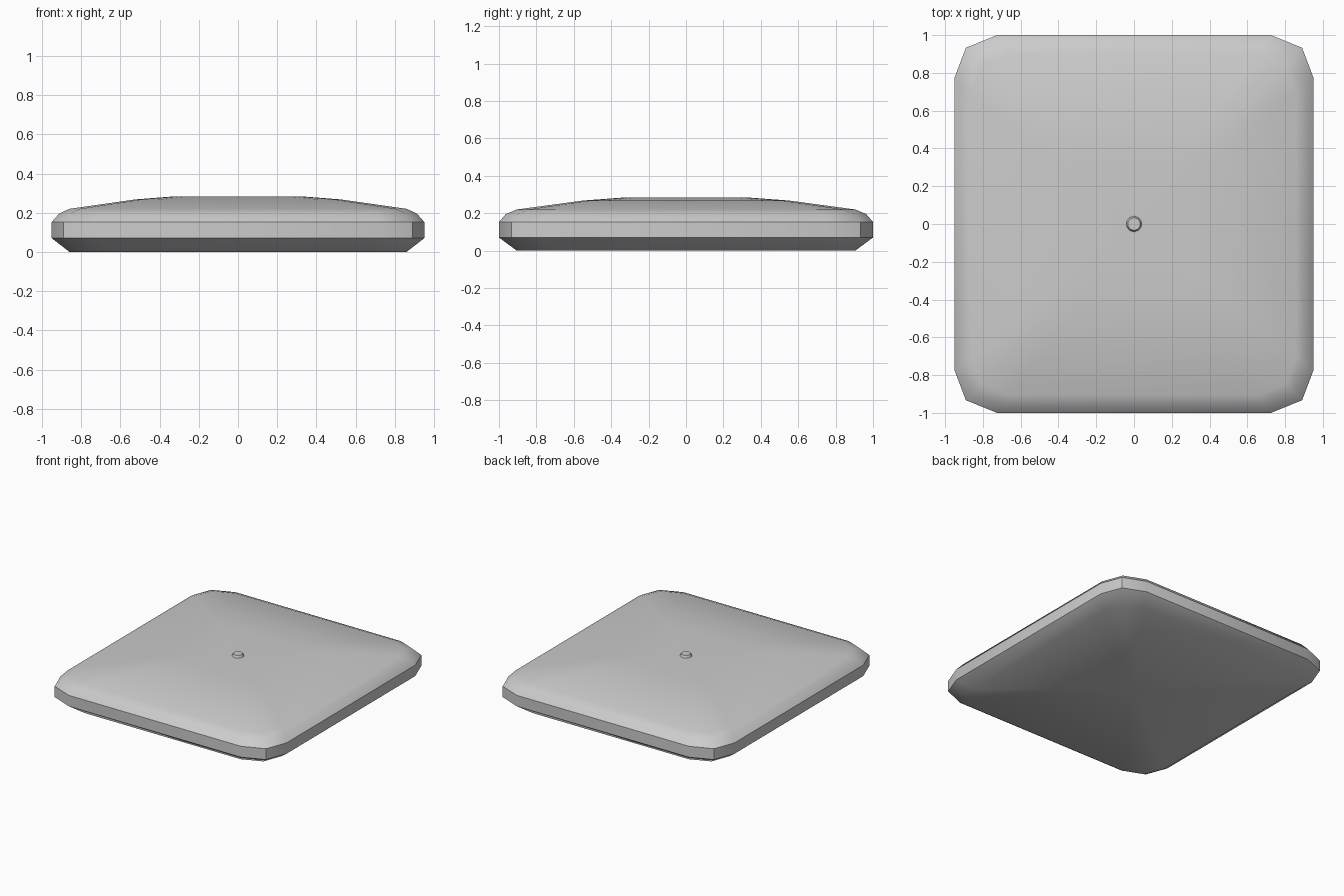
import bpy, bmesh, math

if "Cube" in bpy.data.objects:
    bpy.data.objects.remove(bpy.data.objects["Cube"])

# outline of one corner; mirrored to give the twelve-sided cushion plan
CORNER = [(0.95, 0.775), (0.89, 0.933), (0.725, 1.0)]
OUTLINE = (CORNER + [(-x, y) for x, y in reversed(CORNER)]
           + [(-x, -y) for x, y in CORNER]
           + [(x, -y) for x, y in reversed(CORNER)])


def finish(bm, name, angle):
    bmesh.ops.recalc_face_normals(bm, faces=bm.faces)
    mesh = bpy.data.meshes.new(name)
    bm.to_mesh(mesh)
    bm.free()
    ob = bpy.data.objects.new(name, mesh)
    bpy.context.collection.objects.link(ob)
    bpy.ops.object.select_all(action='DESELECT')
    bpy.context.view_layer.objects.active = ob
    ob.select_set(True)
    bpy.ops.object.shade_smooth_by_angle(angle=math.radians(angle))
    return ob


# cushion: stacked rings (x scale, y scale, z), closed at a tufted centre
RINGS = [(0.905, 0.905, 0.0), (1, 1, 0.07), (1, 1, 0.153), (0.96, 0.963, 0.196),
         (0.905, 0.905, 0.22), (0.55, 0.55, 0.268), (0.335, 0.335, 0.284)]
bm = bmesh.new()
rings = [[bm.verts.new((x * sx, y * sy, z)) for x, y in OUTLINE] for sx, sy, z in RINGS]
n = len(OUTLINE)
for a, b in zip(rings, rings[1:]):
    for i in range(n):
        j = (i + 1) % n
        bm.faces.new((a[i], a[j], b[j], b[i]))
for ring, z in ((rings[0], 0.0), (rings[-1], 0.265)):
    c = bm.verts.new((0, 0, z))
    for i in range(n):
        bm.faces.new((ring[i], ring[(i + 1) % n], c))
finish(bm, "cushion", 40)

# button in the middle dimple
bm = bmesh.new()
bmesh.ops.create_cone(bm, cap_ends=True, segments=10, radius1=0.044, radius2=0.034, depth=0.022)
bmesh.ops.translate(bm, verts=bm.verts, vec=(0, 0, 0.273))
finish(bm, "button", 30)
